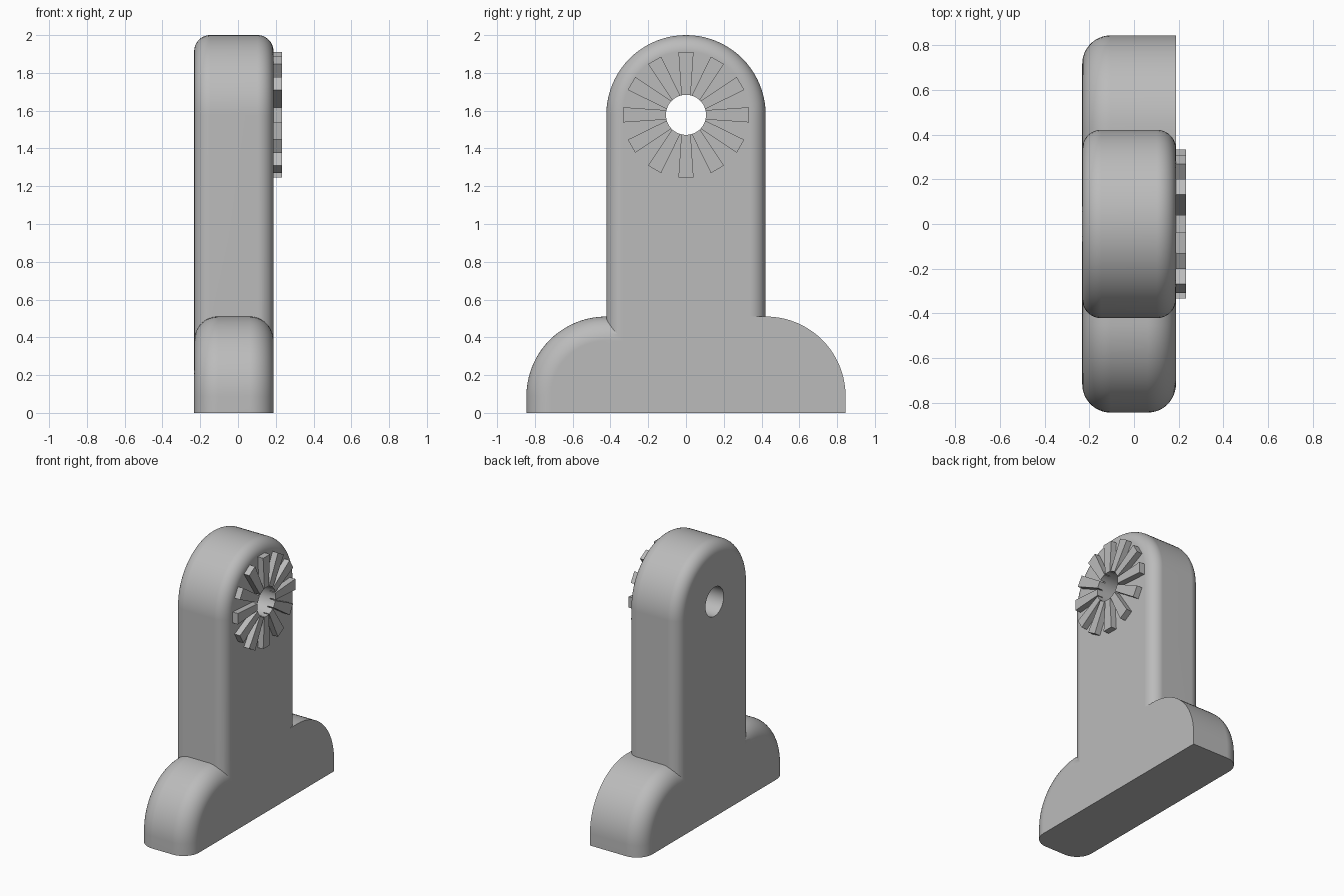
import bpy, bmesh
from math import sin, cos, pi, radians
from mathutils import Matrix, Vector

cube = bpy.data.objects.get("Cube")
if cube:
    bpy.data.objects.remove(cube, do_unlink=True)

X0, X1 = -0.232, 0.188      # faces of the plate
R = 0.422                   # radius of the post top and of the foot shoulders
HOLE_Z, HOLE_R = 2 - R, 0.106
ARC = 40

grey = bpy.data.materials.new("plain grey")
grey.use_nodes = True
colour = (0.5, 0.5, 0.5, 1)
grey.diffuse_color = colour
grey.node_tree.nodes["Principled BSDF"].inputs["Base Color"].default_value = colour


def make_object(name, bm):
    bmesh.ops.recalc_face_normals(bm, faces=bm.faces)
    mesh = bpy.data.meshes.new(name)
    bm.to_mesh(mesh)
    bm.free()
    mesh.materials.append(grey)
    obj = bpy.data.objects.new(name, mesh)
    bpy.context.collection.objects.link(obj)
    return obj


def post_profile(d):
    r = R - d
    arc = [(r * cos(pi * i / ARC), HOLE_Z + r * sin(pi * i / ARC)) for i in range(ARC + 1)]
    return [(r, 0)] + arc + [(-r, 0)]


def foot_profile(side):
    def profile(d):
        r, cy, cz = R - d, 0.845 - R, 0.088
        n = ARC // 2
        arc = [(cy + r * cos(pi / 2 * i / n), cz + r * sin(pi / 2 * i / n)) for i in range(n + 1)]
        pts = [(cy + r, 0)] + arc + [(-0.05, cz + r), (-0.05, 0)]
        return [(side * y, z) for y, z in pts]
    return profile


def rounded_slab(name, profile, radius, round_left=True):
    """Loft a profile along x, insetting it to round the two outlines."""
    steps = 12
    fillet = [(radius * (1 - sin(a)), radius * (1 - cos(a)))
              for a in (pi / 2 * i / steps for i in range(steps + 1))]
    # each pair is the distance from the face and the matching inset
    sections = [(X0 + t, d) for d, t in fillet]
    if round_left:
        sections += [(X1 - t, d) for d, t in reversed(fillet)]
    else:
        sections.append((X1, 0))
    bm = bmesh.new()
    rings = [[bm.verts.new((x, y, z)) for y, z in profile(d)] for x, d in sections]
    for a, b in zip(rings, rings[1:]):
        for i in range(len(a)):
            j = (i + 1) % len(a)
            bm.faces.new((a[i], a[j], b[j], b[i]))
    bm.faces.new(rings[0])
    bm.faces.new(rings[-1])
    return make_object(name, bm)


def combine(target, other, operation):
    mod = target.modifiers.new(operation.lower(), "BOOLEAN")
    mod.operation = operation
    mod.solver = "EXACT"
    mod.object = other
    bpy.context.view_layer.objects.active = target
    bpy.ops.object.modifier_apply(modifier=mod.name)


# Upright post with two feet merged into one body
body = rounded_slab("bracket_body", post_profile, 0.085)
front_foot = rounded_slab("front_foot", foot_profile(-1), 0.127)
back_foot = rounded_slab("back_foot", foot_profile(1), 0.127, round_left=False)
for foot in (front_foot, back_foot):
    combine(body, foot, "UNION")
    bpy.data.objects.remove(foot, do_unlink=True)

# Ring of tapered locking teeth
bm = bmesh.new()
for k in range(12):
    turn = Matrix.Rotation(radians(30 * k), 3, "X")
    outline = [(-0.024, 0.095), (0.024, 0.095), (0.04, 0.333), (-0.04, 0.333)]
    low, high = [[bm.verts.new(turn @ Vector((x, y, z)) + Vector((0, 0, HOLE_Z)))
                  for y, z in outline] for x in (X1 - 0.005, 0.232)]
    bm.faces.new(low)
    bm.faces.new(high)
    for i in range(4):
        j = (i + 1) % 4
        bm.faces.new((low[i], low[j], high[j], high[i]))
teeth = make_object("locking_teeth", bm)

# Pivot hole through post and teeth
bm = bmesh.new()
bmesh.ops.create_cone(bm, cap_ends=True, segments=64, radius1=HOLE_R, radius2=HOLE_R, depth=1,
                      matrix=Matrix.Translation((0, 0, HOLE_Z)) @ Matrix.Rotation(pi / 2, 4, "Y"))
cutter = make_object("hole_cutter", bm)
for part in (body, teeth):
    combine(part, cutter, "DIFFERENCE")
bpy.data.objects.remove(cutter, do_unlink=True)

# Smooth rounds, crisp corners
bpy.ops.object.select_all(action="DESELECT")
for part in (body, teeth):
    part.select_set(True)
bpy.context.view_layer.objects.active = body
bpy.ops.object.shade_smooth_by_angle(angle=radians(25))
weighted = body.modifiers.new("weighted_normals", "WEIGHTED_NORMAL")
weighted.keep_sharp = True
